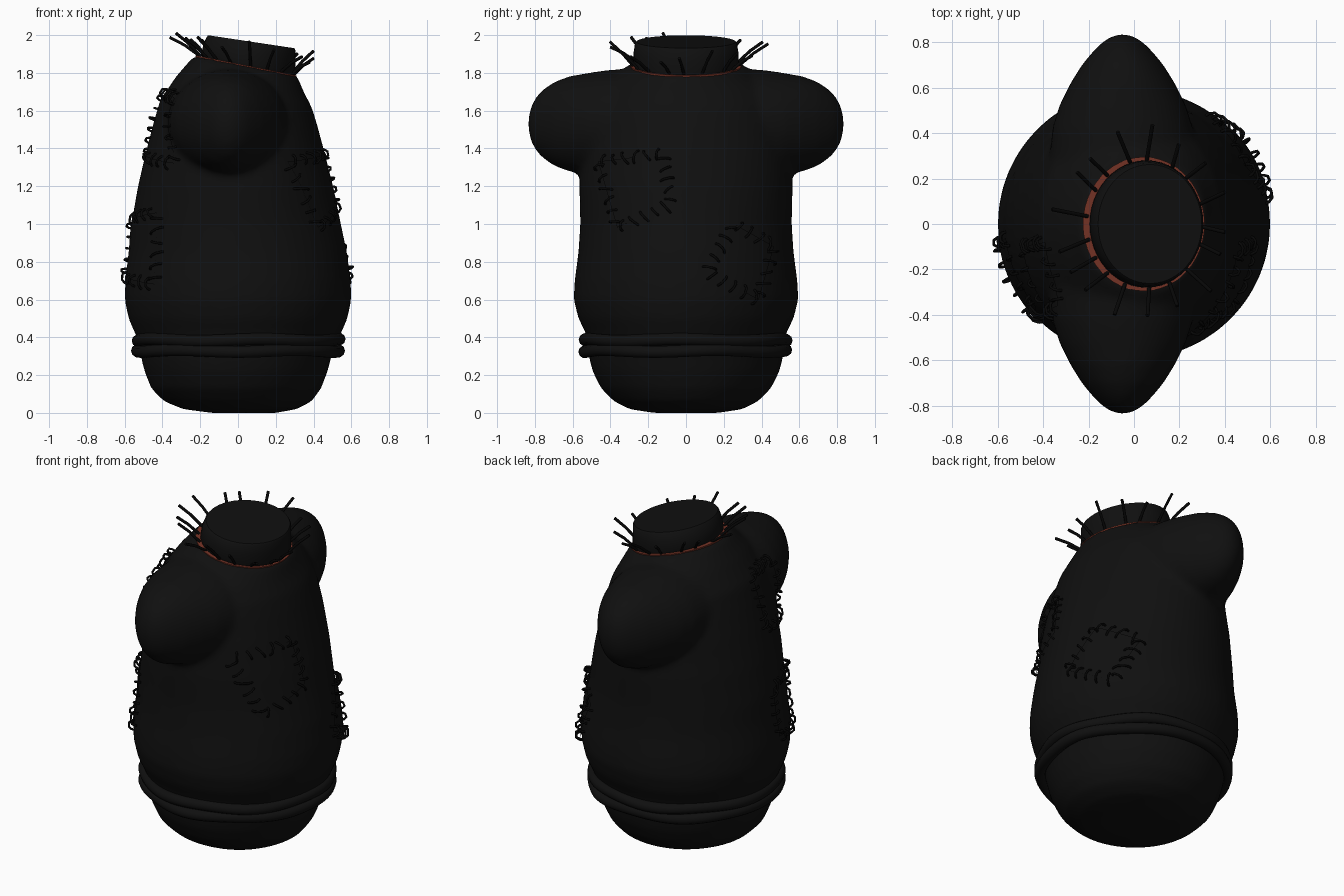
import bpy, bmesh, random
from math import sin, cos, pi
from mathutils import Vector
from mathutils.bvhtree import BVHTree

random.seed(4)
if "Cube" in bpy.data.objects:
    bpy.data.objects.remove(bpy.data.objects["Cube"])


def material(name, rgb):
    m = bpy.data.materials.new(name)
    m.use_nodes = True
    m.diffuse_color = (*rgb, 1)
    bsdf = m.node_tree.nodes["Principled BSDF"]
    bsdf.inputs["Base Color"].default_value = (*rgb, 1)
    return m


CLOTH = material("black cloth", (0.005, 0.005, 0.005))
THREAD = material("dark thread", (0.002, 0.002, 0.002))
RED = material("dark red", (0.19, 0.035, 0.02))


def add_object(name, bm, mat):
    bmesh.ops.recalc_face_normals(bm, faces=bm.faces)
    me = bpy.data.meshes.new(name)
    bm.to_mesh(me)
    bm.free()
    me.materials.append(mat)
    ob = bpy.data.objects.new(name, me)
    bpy.context.collection.objects.link(ob)
    return ob


def loft(bm, rings):
    """Skin closed rings of points and cap both ends."""
    loops = [[bm.verts.new(p) for p in ring] for ring in rings]
    for a, b in zip(loops, loops[1:]):
        for i in range(len(a)):
            j = (i + 1) % len(a)
            bm.faces.new((a[i], a[j], b[j], b[i]))
    bm.faces.new(loops[0][::-1])
    bm.faces.new(loops[-1])


def level_ring(z, cx, rx, ry, slope=0.0, n=48):
    angles = [2 * pi * i / n for i in range(n)]
    return [(cx + rx * cos(a), ry * sin(a), z + slope * rx * cos(a)) for a in angles]


def arm_ring(side, y, rx, rz, z=1.53, n=32):
    angles = [2 * pi * i / n for i in range(n)]
    return [(-0.05 + rx * cos(a), side * y, z + rz * sin(a)) for a in angles]


def smooth(ob):
    bpy.ops.object.select_all(action="DESELECT")
    ob.select_set(True)
    bpy.context.view_layer.objects.active = ob
    bpy.ops.object.shade_smooth_by_angle(angle=0.7)


# Sack-like body fused with two rounded arm stumps
bm = bmesh.new()
body_profile = [
    (0.0, 0.03, 0.17, 0.17), (0.02, 0.01, 0.3, 0.3), (0.06, 0, 0.39, 0.38),
    (0.13, -0.01, 0.45, 0.45), (0.22, -0.01, 0.485, 0.495), (0.3, -0.01, 0.505, 0.515),
    (0.36, 0, 0.515, 0.515), (0.42, 0, 0.545, 0.53), (0.5, 0, 0.58, 0.57),
    (0.6, 0, 0.6, 0.595), (0.7, 0, 0.597, 0.59), (0.85, 0, 0.577, 0.57),
    (1.0, -0.01, 0.555, 0.56), (1.2, -0.013, 0.517, 0.565), (1.4, -0.015, 0.468, 0.555),
    (1.53, -0.015, 0.433, 0.53), (1.64, -0.01, 0.4, 0.5, -0.05),
    (1.74, 0.01, 0.338, 0.43, -0.12), (1.8, 0.03, 0.298, 0.35, -0.17),
    (1.838, 0.042, 0.272, 0.3, -0.2)]
loft(bm, [level_ring(*r) for r in body_profile])
arm_profile = [(0.2, 0.33, 0.3), (0.42, 0.31, 0.285), (0.52, 0.28, 0.27), (0.62, 0.23, 0.252),
               (0.7, 0.18, 0.222), (0.76, 0.13, 0.18), (0.8, 0.09, 0.135),
               (0.825, 0.05, 0.08), (0.835, 0.02, 0.03)]
for side in (-1, 1):
    loft(bm, [arm_ring(side, *r) for r in arm_profile])
body = add_object("body", bm, CLOTH)
remesh = body.modifiers.new("fuse", "REMESH")
remesh.mode = "VOXEL"
remesh.voxel_size = 0.022
remesh.use_smooth_shade = True
soften = body.modifiers.new("soften", "SMOOTH")
soften.factor = 0.5
soften.iterations = 5

# Red torn collar and the tilted neck stump
bm = bmesh.new()
loft(bm, [level_ring(1.79, 0.043, 0.262, 0.29, -0.2),
          level_ring(1.84, 0.043, 0.268, 0.295, -0.2)])
smooth(add_object("torn_collar", bm, RED))
bm = bmesh.new()
loft(bm, [level_ring(1.835, 0.055, 0.245, 0.275, -0.19),
          level_ring(1.85, 0.055, 0.25, 0.28, -0.19),
          level_ring(1.91, 0.06, 0.243, 0.277, -0.17),
          level_ring(1.955, 0.069, 0.235, 0.27, -0.15),
          level_ring(1.965, 0.07, 0.228, 0.262, -0.15)])
smooth(add_object("neck", bm, CLOTH))


def thread(name, paths, radius, mat=THREAD, cyclic=False):
    cu = bpy.data.curves.new(name, "CURVE")
    cu.dimensions = "3D"
    cu.bevel_depth = radius
    cu.bevel_resolution = 3 if cyclic else 1
    cu.use_fill_caps = True
    for pts in paths:
        sp = cu.splines.new("POLY")
        sp.points.add(len(pts) - 1)
        for p, co in zip(sp.points, pts):
            p.co = (*co, 1)
        sp.use_cyclic_u = cyclic
        sp.use_smooth = True
    cu.materials.append(mat)
    ob = bpy.data.objects.new(name, cu)
    bpy.context.collection.objects.link(ob)
    return ob


# Two slightly wavy rope coils around the waist
for k, z in enumerate((0.328, 0.386)):
    path = []
    for i in range(72):
        a = 2 * pi * i / 72
        r = 0.533 + 0.004 * sin(7 * a + k)
        path.append((r * cos(a), r * sin(a), z + 0.005 * sin(5 * a + 2 * k)))
    thread(f"waist_rope_{k + 1}", [path], 0.033, CLOTH, cyclic=True)

# Loose thread ends sticking out around the neck
spikes = []
for i in range(17):
    a = 2 * pi * (i + random.uniform(-0.2, 0.2)) / 17
    out = Vector((cos(a), sin(a), 0))
    base = Vector((0.045 + 0.25 * cos(a), 0.28 * sin(a), 1.84 - 0.05 * cos(a)))
    tip = base + out * random.uniform(0.1, 0.17)
    tip.z += random.uniform(0.06, 0.13)
    tip += Vector((-out.y, out.x, 0)) * random.uniform(-0.03, 0.03)
    spikes.append([base, base.lerp(tip, 0.5) + Vector((0, 0, 0.008)), tip])
thread("neck_threads", spikes, 0.0085)

# Sewn patches: thin plates laid on the body, with looped stitches on the edges
tree = BVHTree.FromObject(body, bpy.context.evaluated_depsgraph_get())


def on_body(side, yz, lift):
    hit, normal, _, _ = tree.ray_cast(Vector((side * 2, yz.x, yz.y)), Vector((-side, 0, 0)))
    return hit + (normal if normal.x * side > 0 else -normal) * lift


def patch(name, side, corners):
    c = [Vector(p) for p in corners]
    n = 12
    bm = bmesh.new()
    grid = [[bm.verts.new(on_body(side, c[0].lerp(c[1], u / n).lerp(c[3].lerp(c[2], u / n), v / n), 0.007))
             for u in range(n + 1)] for v in range(n + 1)]
    for v in range(n):
        for u in range(n):
            bm.faces.new((grid[v][u], grid[v][u + 1], grid[v + 1][u + 1], grid[v + 1][u]))
    bmesh.ops.recalc_face_normals(bm, faces=bm.faces)
    if sum(f.normal.x for f in bm.faces) * side < 0:
        bmesh.ops.reverse_faces(bm, faces=bm.faces)
    me = bpy.data.meshes.new(name)
    bm.to_mesh(me)
    bm.free()
    me.materials.append(CLOTH)
    ob = bpy.data.objects.new(name, me)
    bpy.context.collection.objects.link(ob)
    smooth(ob)
    stitches = []
    for a, b in zip(c, c[1:] + c[:1]):
        along = (b - a).normalized()
        across = Vector((-along.y, along.x))
        count = max(3, round((b - a).length / 0.06))
        for i in range(count):
            mid = a.lerp(b, (i + 0.5) / count)
            skew = along * random.uniform(-0.015, 0.015)
            half = across * random.uniform(0.022, 0.036) + skew
            height = random.uniform(0.018, 0.036)
            stitches.append([on_body(side, mid + half * t, height * (1 - t ** 4))
                             for t in (-1, -0.85, -0.4, 0.4, 0.85, 1)])
    thread(name + "_stitches", stitches, 0.0065)


patch("chest_patch", 1, [(-0.46, 1.33), (-0.12, 1.37), (-0.08, 1.1), (-0.36, 0.98)])
patch("belly_patch", 1, [(0.25, 1.0), (0.11, 0.74), (0.38, 0.6), (0.46, 0.88)])
patch("upper_back_patch", -1, [(-0.36, 1.66), (-0.08, 1.69), (-0.1, 1.36), (-0.42, 1.32)])
patch("lower_back_patch", -1, [(-0.36, 1.06), (-0.06, 1.02), (-0.08, 0.72), (-0.4, 0.68)])
